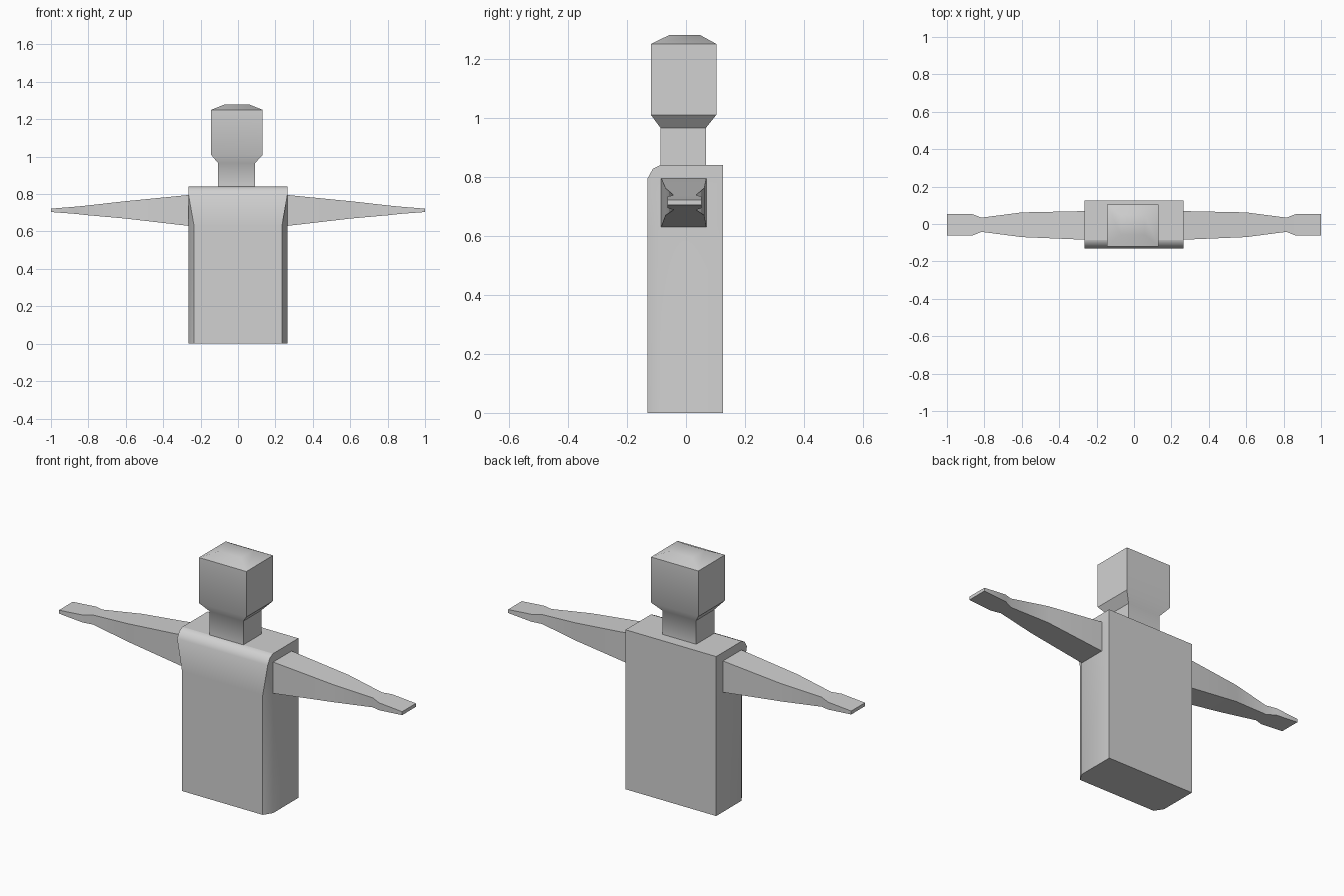
import bpy
import math

cube = bpy.data.objects.get("Cube")
if cube:
    bpy.data.objects.remove(cube, do_unlink=True)

grey = bpy.data.materials.new("plain grey")
grey.use_nodes = True
GREY = (0.64, 0.64, 0.64, 1)
grey.diffuse_color = GREY
grey.node_tree.nodes["Principled BSDF"].inputs["Base Color"].default_value = GREY


def make_object(name, verts, faces):
    """Mesh object with soft shading across shallow bevels."""
    mesh = bpy.data.meshes.new(name)
    mesh.from_pydata(verts, [], faces)
    mesh.materials.append(grey)
    obj = bpy.data.objects.new(name, mesh)
    bpy.context.collection.objects.link(obj)
    bpy.ops.object.select_all(action="DESELECT")
    obj.select_set(True)
    bpy.context.view_layer.objects.active = obj
    bpy.ops.object.mode_set(mode="EDIT")
    bpy.ops.mesh.select_all(action="SELECT")
    bpy.ops.mesh.normals_make_consistent(inside=False)
    bpy.ops.object.mode_set(mode="OBJECT")
    bpy.ops.object.shade_smooth_by_angle(angle=math.radians(40))
    return obj


def loft(name, rings, cap_start=False):
    """Skin equal-length rings, capping the far end."""
    n = len(rings[0])
    verts = [p for ring in rings for p in ring]
    faces = [(r * n + i, r * n + (i + 1) % n,
              (r + 1) * n + (i + 1) % n, (r + 1) * n + i)
             for r in range(len(rings) - 1) for i in range(n)]
    faces.append(tuple(range(len(verts) - n, len(verts))))
    if cap_start:
        faces.append(tuple(range(n)))
    return make_object(name, verts, faces)


# Torso: chamfered front corners that fade out at the shoulders,
# with a rounded upper front edge
W, BACK, FRONT, INNER = 0.264, 0.126, -0.13, -0.085


def torso_ring(z, front_x, front_y):
    return [(-W, BACK, z), (-W, INNER, z), (-front_x, front_y, z),
            (front_x, front_y, z), (W, INNER, z), (W, BACK, z)]


loft("torso", [
    torso_ring(0, 0.235, FRONT),
    torso_ring(0.63, 0.235, FRONT),
    torso_ring(0.795, W, FRONT),
    torso_ring(0.827, W, -0.112),
    torso_ring(0.84, W, -0.086),
], cap_start=True)


# Neck flaring into a bevelled head
def level(z, x0, x1, y0, y1):
    return [(x0, y0, z), (x1, y0, z), (x1, y1, z), (x0, y1, z)]


loft("neck_and_head", [
    level(0.84, -0.106, 0.091, -0.086, 0.067),
    level(0.965, -0.106, 0.091, -0.086, 0.067),
    level(1.01, -0.144, 0.132, -0.119, 0.103),
    level(1.25, -0.144, 0.132, -0.119, 0.103),
    level(1.28, -0.07, 0.058, -0.057, 0.048),
])

# Arms: shoulder, elbow, wrist, palm, fingertips (x, y0, y1, z0, z1)
ARM = [
    (W, -0.084, 0.069, 0.63, 0.795),
    (0.60, -0.07, 0.062, 0.669, 0.762),
    (0.815, -0.042, 0.034, 0.688, 0.738),
    (0.865, -0.062, 0.053, 0.694, 0.733),
    (1.0, -0.062, 0.053, 0.704, 0.722),
]
for name, side in (("left_arm", 1), ("right_arm", -1)):
    loft(name, [[(side * x, y0, z0), (side * x, y1, z0),
                 (side * x, y1, z1), (side * x, y0, z1)]
                for x, y0, y1, z0, z1 in ARM])
